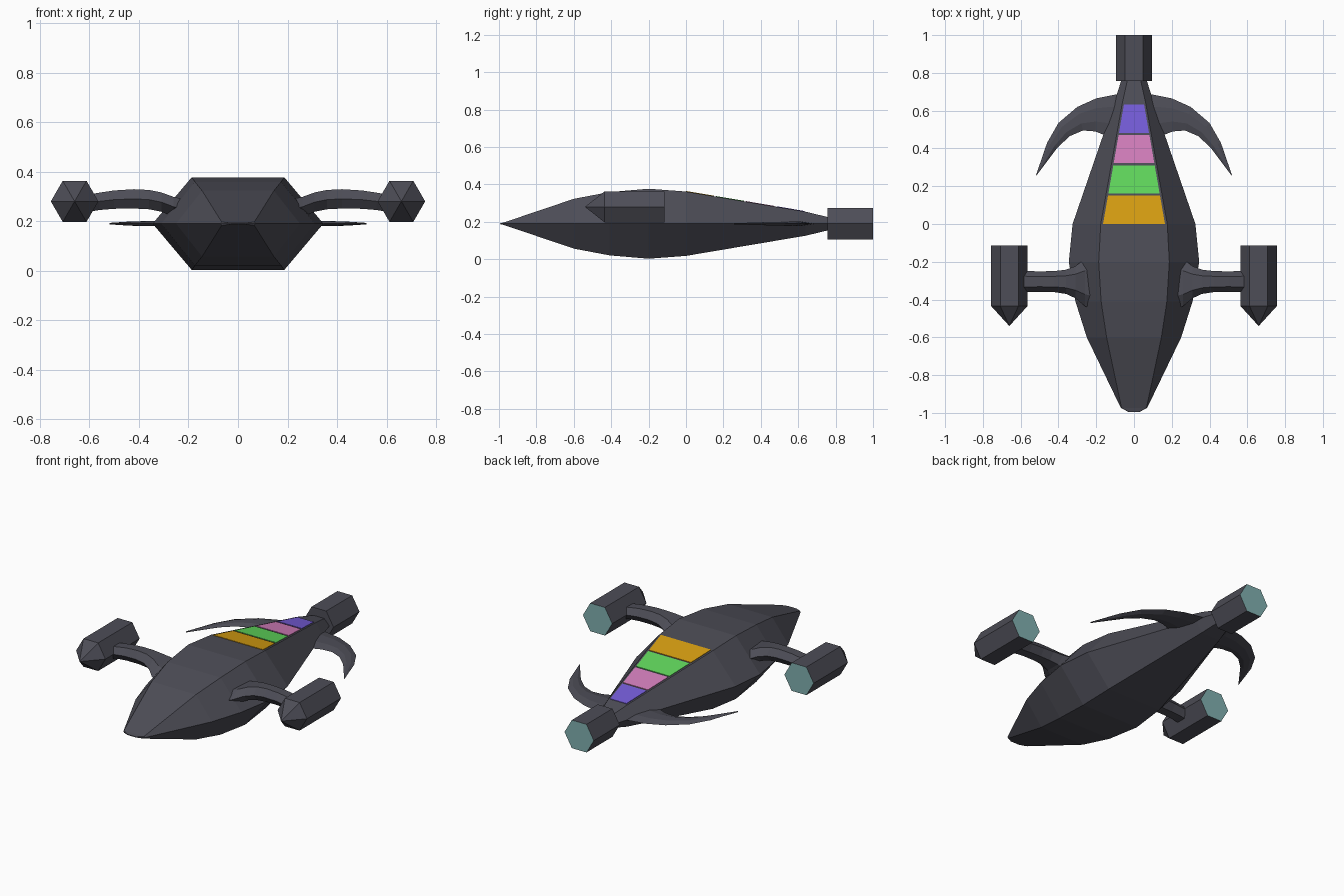
import bpy, bmesh, math
from mathutils import Vector

cube = bpy.data.objects.get("Cube")
if cube:
    bpy.data.objects.remove(cube, do_unlink=True)


def material(name, rgb):
    m = bpy.data.materials.new(name)
    m.use_nodes = True
    m.diffuse_color = (*rgb, 1)
    m.node_tree.nodes["Principled BSDF"].inputs["Base Color"].default_value = (*rgb, 1)
    return m


HULL = material("dark grey hull", (0.075, 0.075, 0.095))
GLOW = material("teal exhaust", (0.22, 0.44, 0.44))
PANELS = [
    ("orange", material("orange panel", (0.69, 0.35, 0.006))),
    ("green", material("green panel", (0.12, 0.69, 0.11))),
    ("pink", material("pink panel", (0.66, 0.21, 0.51))),
    ("purple", material("purple panel", (0.18, 0.11, 0.69))),
]


def loft(name, sections, mats, rear_glow=False):
    """Skin a list of equal-sized point rings and cap both ends."""
    bm = bmesh.new()
    rings = [[bm.verts.new(p) for p in ring] for ring in sections]
    n = len(rings[0])
    for a, b in zip(rings, rings[1:]):
        for i in range(n):
            j = (i + 1) % n
            bm.faces.new((a[i], a[j], b[j], b[i]))
    bm.faces.new(rings[0])
    bm.faces.new(rings[-1])
    bmesh.ops.remove_doubles(bm, verts=bm.verts, dist=0.0002)
    bmesh.ops.recalc_face_normals(bm, faces=bm.faces)
    bm.normal_update()
    if rear_glow:
        for f in bm.faces:
            f.material_index = int(f.normal.y > 0.9)
    mesh = bpy.data.meshes.new(name)
    bm.to_mesh(mesh)
    bm.free()
    for m in mats:
        mesh.materials.append(m)
    ob = bpy.data.objects.new(name, mesh)
    bpy.context.collection.objects.link(ob)
    return ob


# Hull: six-sided rings (y, half width, flat half width, half height)
MID = 0.19
stations = [
    (-0.995, 0.03, 0.028, 0.002), (-0.973, 0.07, 0.066, 0.007),
    (-0.6, 0.25, 0.145, 0.133), (-0.41, 0.31, 0.174, 0.169),
    (-0.2, 0.345, 0.187, 0.187), (0, 0.325, 0.176, 0.172),
    (0.64, 0.105, 0.062, 0.064), (0.765, 0.066, 0.034, 0.034),
]
loft("hull", [
    [(w, y, MID), (t, y, MID + h), (-t, y, MID + h),
     (-w, y, MID), (-t, y, MID - h), (t, y, MID - h)]
    for y, w, t, h in stations], [HULL])


# Coloured panels on the sloping rear deck
def deck(y):
    k = y / 0.64
    return 0.164 + (0.052 - 0.164) * k, 0.362 + (0.254 - 0.362) * k


for i, (colour, mat) in enumerate(PANELS):
    rings = []
    for y in (0.161 * i, 0.161 * i + 0.15):
        w, z = deck(y)
        rings.append([(-w, y, z - 0.003), (w, y, z - 0.003),
                      (w, y, z + 0.003), (-w, y, z + 0.003)])
    loft(colour + "_panel", rings, [mat])


# Hexagonal engines along y
def engine(name, x, z, profile):
    rings = []
    for y, r in profile:
        rings.append([(x + r * math.cos(k * math.pi / 3), y,
                       z + r * math.sin(k * math.pi / 3)) for k in range(6)])
    loft(name, rings, [HULL, GLOW], rear_glow=True)


engine("rear_engine", 0, MID, [(0.757, 0.096), (1.0, 0.096)])

# Pylon rings (x, centre y, centre z, half depth, half thickness)
arm = [
    (0.2, -0.31, 0.245, 0.15, 0.04), (0.26, -0.31, 0.258, 0.125, 0.04),
    (0.31, -0.308, 0.277, 0.085, 0.039), (0.36, -0.306, 0.287, 0.064, 0.039),
    (0.42, -0.305, 0.29, 0.056, 0.039), (0.5, -0.305, 0.287, 0.054, 0.037),
    (0.56, -0.305, 0.28, 0.056, 0.035), (0.61, -0.305, 0.272, 0.06, 0.035),
]
# Crescent fin edges: outer (x, y), inner (x, y), half thickness
crescent = [
    ((0.02, 0.69), (0.05, 0.42), 0.011), ((0.1, 0.685), (0.155, 0.47), 0.011),
    ((0.2, 0.665), (0.205, 0.49), 0.011), ((0.3, 0.62), (0.27, 0.495), 0.011),
    ((0.4, 0.535), (0.34, 0.465), 0.01), ((0.46, 0.43), (0.405, 0.405), 0.008),
    ((0.52, 0.255), (0.515, 0.258), 0.003),
]
for side, s in (("left", 1), ("right", -1)):
    engine(side + "_engine", s * 0.66, 0.28,
           [(-0.54, 0.0), (-0.435, 0.096), (-0.115, 0.096)])
    loft(side + "_pylon", [
        [(s * x, y + d * a, z + t * b) for a, b in
         ((1, 0), (0.5, 1), (-0.5, 1), (-1, 0), (-0.5, -1), (0.5, -1))]
        for x, y, z, d, t in arm], [HULL])
    rings = []
    for outer, inner, t in crescent:
        o = Vector((s * outer[0], outer[1], MID))
        i = Vector((s * inner[0], inner[1], MID))
        up = Vector((0, 0, t))
        m1, m2 = o.lerp(i, 0.3), o.lerp(i, 0.7)
        rings.append([o, m1 + up, m2 + up, i, m2 - up, m1 - up])
    loft(side + "_fin", rings, [HULL])
